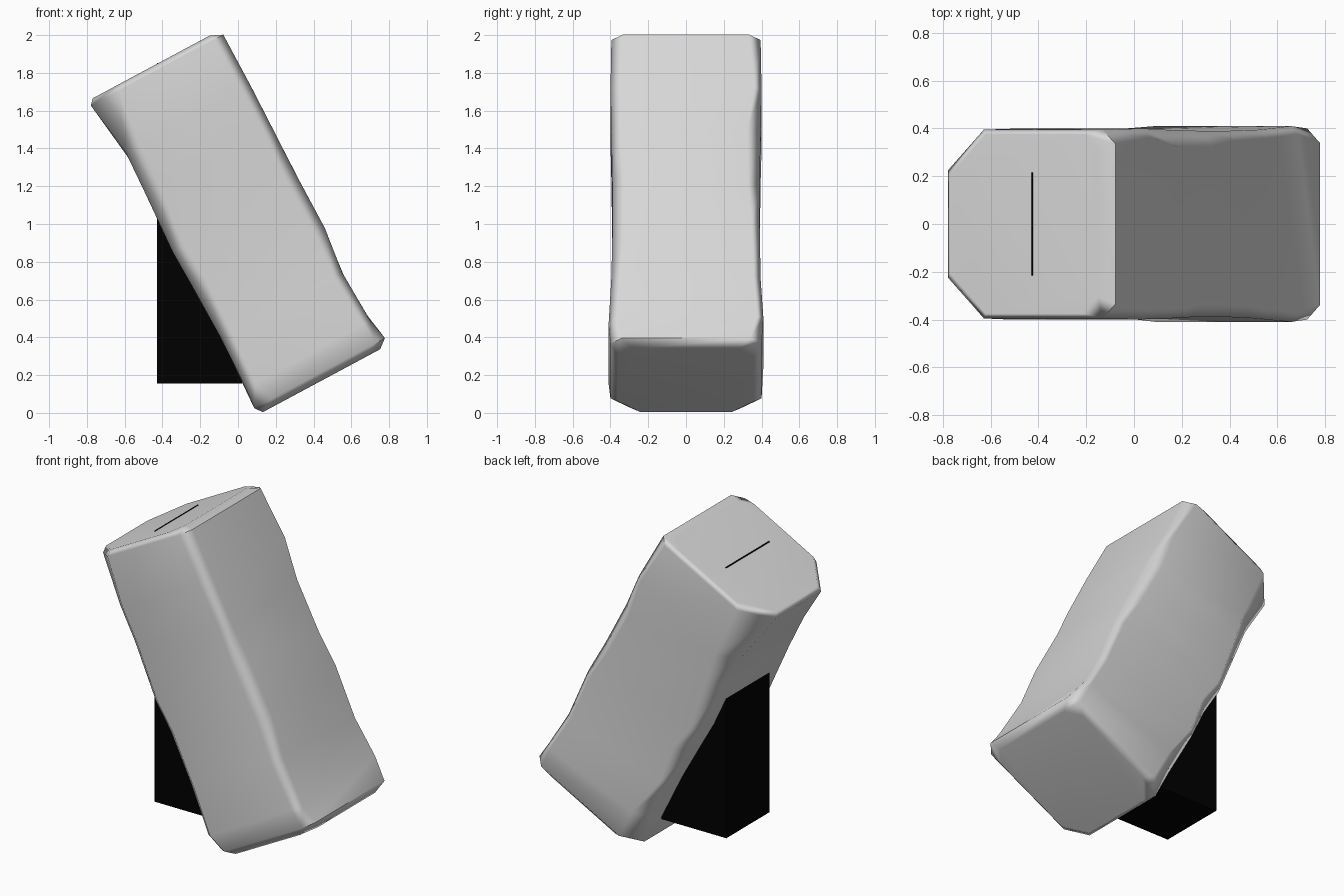
import bpy, bmesh, math, random
from mathutils import Vector

if "Cube" in bpy.data.objects:
    bpy.data.objects.remove(bpy.data.objects["Cube"])
random.seed(4)


def material(name, value):
    mat = bpy.data.materials.new(name)
    mat.use_nodes = True
    colour = (value, value, value, 1)
    mat.diffuse_color = colour
    mat.node_tree.nodes["Principled BSDF"].inputs["Base Color"].default_value = colour
    return mat


def add_object(name, bm, mat):
    bmesh.ops.recalc_face_normals(bm, faces=bm.faces)
    mesh = bpy.data.meshes.new(name)
    bm.to_mesh(mesh)
    bm.free()
    mesh.materials.append(mat)
    obj = bpy.data.objects.new(name, mesh)
    bpy.context.collection.objects.link(obj)
    return obj


# Leaning frame of the block: along its length, and across it
TILT = math.radians(28.2)
ALONG = Vector((-math.sin(TILT), 0, math.cos(TILT)))
ACROSS = Vector((math.cos(TILT), 0, math.sin(TILT)))


def place(u, y, v):
    return Vector((0, y, 1)) + ACROSS * u + ALONG * v


# Rough block: along, low side, high side, half depth, low and high corner cuts
RINGS = [
    (-0.94, -0.355, 0.35, 0.36, 0.12, 0.08),
    (-0.90, -0.385, 0.40, 0.40, 0.11, 0.06),
    (-0.74, -0.375, 0.375, 0.41, 0.07, 0.05),
    (-0.46, -0.365, 0.365, 0.395, 0.05, 0.05),
    (-0.20, -0.37, 0.395, 0.39, 0.06, 0.05),
    (0.08, -0.375, 0.395, 0.39, 0.05, 0.06),
    (0.35, -0.355, 0.40, 0.395, 0.06, 0.05),
    (0.63, -0.345, 0.405, 0.40, 0.08, 0.05),
    (0.92, -0.39, 0.405, 0.395, 0.17, 0.06),
    (0.95, -0.365, 0.34, 0.375, 0.17, 0.07),
]
bm = bmesh.new()
loops = []
for i, (v, low, high, depth, cut_low, cut_high) in enumerate(RINGS):
    middle = 1 < i < len(RINGS) - 2
    ring = []
    for u, side, cut in ((low, -1, cut_low), (high, -1, cut_high),
                         (high, 1, cut_high), (low, 1, cut_low)):
        inward = -math.copysign(1, u)
        chip = cut * random.uniform(0.6, 1.5) if middle else cut
        shift = random.uniform(-0.06, 0.06) if middle else 0
        pair = [(u, side * (depth - chip)), (u + inward * chip, side * depth)]
        if u * side < 0:
            pair.reverse()
        ring += [bm.verts.new(place(a, b, v + shift)) for a, b in pair]
    loops.append(ring)
for lower, upper in zip(loops, loops[1:]):
    for k in range(len(lower)):
        n = (k + 1) % len(lower)
        bm.faces.new((lower[k], lower[n], upper[n], upper[k]))
bm.faces.new(loops[0])
bm.faces.new(loops[-1])
block = add_object("stone_block", bm, material("stone grey", 0.68))
bpy.context.view_layer.objects.active = block
block.select_set(True)
bpy.ops.object.shade_smooth_by_angle(angle=math.radians(60))
weighted = block.modifiers.new("even_shading", "WEIGHTED_NORMAL")
weighted.keep_sharp = True

# Upright black post behind the block, its top edge just breaking the upper end
bm = bmesh.new()
bmesh.ops.create_cube(bm, size=1)
low, high = Vector((-0.43, -0.215, 0.155)), Vector((0.02, 0.215, 1.853))
for vert in bm.verts:
    hidden_top = vert.co.x > 0 and vert.co.z > 0
    vert.co = Vector([(a + b) / 2 + c * (b - a) for a, b, c in zip(low, high, vert.co)])
    if hidden_top:
        vert.co.z -= 0.12
add_object("support_post", bm, material("black", 0.0))
